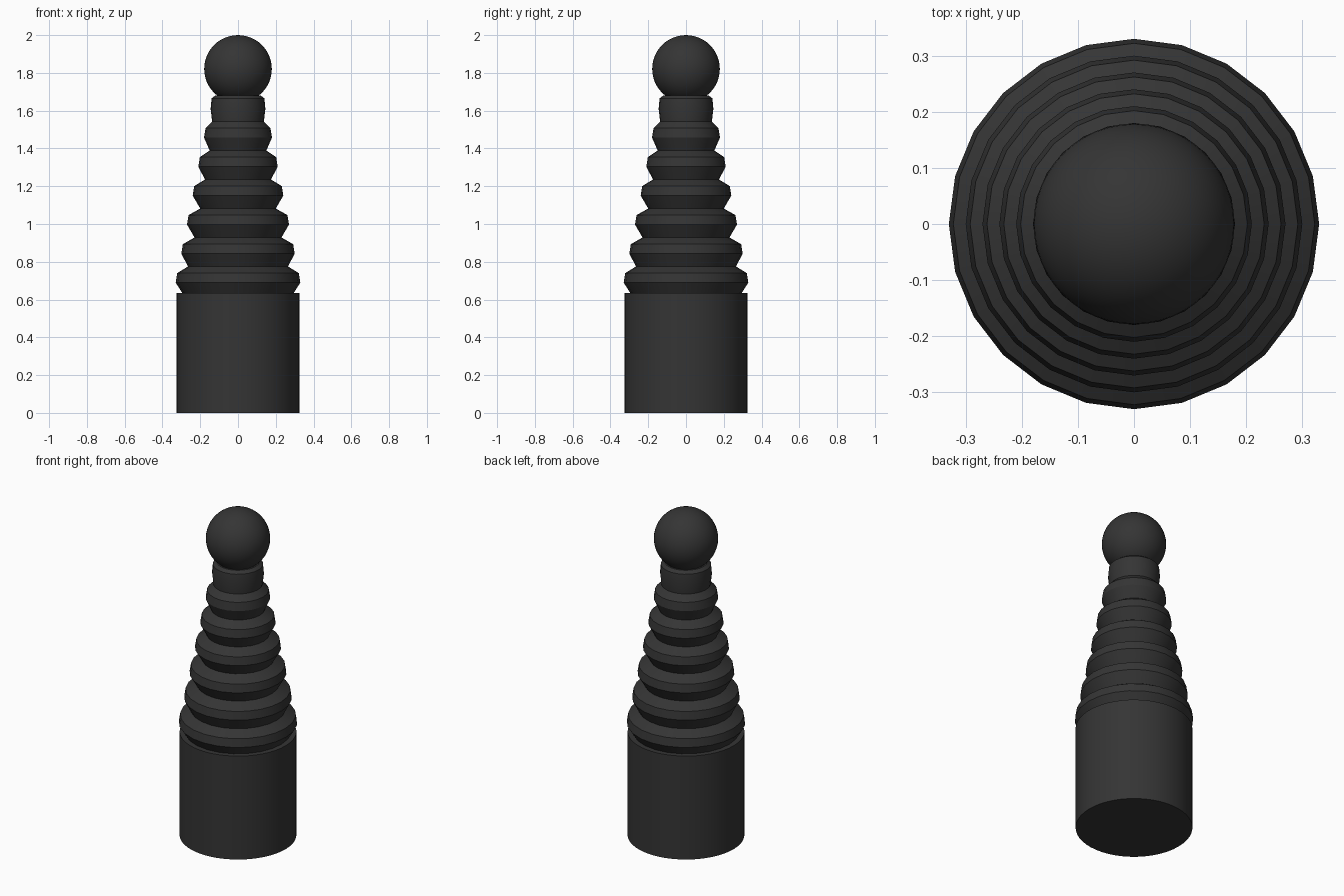
import bpy, bmesh, math

if "Cube" in bpy.data.objects:
    bpy.data.objects.remove(bpy.data.objects["Cube"])

dark = bpy.data.materials.new("dark_rubber")
dark.diffuse_color = (0.035, 0.035, 0.035, 1)
dark.use_nodes = True
dark.node_tree.nodes["Principled BSDF"].inputs["Base Color"].default_value = dark.diffuse_color


def finish(obj, angle):
    obj.data.materials.append(dark)
    bpy.ops.object.select_all(action='DESELECT')
    obj.select_set(True)
    bpy.context.view_layer.objects.active = obj
    bpy.ops.object.shade_smooth_by_angle(angle=math.radians(angle))


def lathe(name, profile, sides):
    """Turn (radius, z) points around z and cap both ends."""
    bm = bmesh.new()
    rings = []
    for r, z in profile:
        rings.append([bm.verts.new((r * math.cos(math.tau * i / sides),
                                    r * math.sin(math.tau * i / sides), z))
                      for i in range(sides)])
    for a, b in zip(rings, rings[1:]):
        for i in range(sides):
            j = (i + 1) % sides
            bm.faces.new((a[i], a[j], b[j], b[i]))
    bm.faces.new(rings[0][::-1])
    bm.faces.new(rings[-1])
    mesh = bpy.data.meshes.new(name)
    bm.to_mesh(mesh)
    bm.free()
    obj = bpy.data.objects.new(name, mesh)
    bpy.context.collection.objects.link(obj)
    finish(obj, 25)
    return obj


# Cylindrical base
lathe("base", [(0.325, 0), (0.325, 0.635)], 48)

# Tapering bellows: underside, widest edge, shoulder, then neck for each fold
profile = [(0.295, 0.635)]
necks = [0.265, 0.23, 0.2, 0.175, 0.15, 0.137]
for i, neck in enumerate(necks):
    z, r = 0.69 + 0.1535 * i, 0.33 - 0.03 * i
    profile += [(r, z), (r - 0.008, z + 0.05), (neck, z + 0.085)]
# Collar under the ball
profile += [(0.145, 1.61), (0.14, 1.665), (0.12, 1.68)]
lathe("bellows", profile, 24)

# Ball on top
bpy.ops.mesh.primitive_uv_sphere_add(segments=48, ring_count=24, radius=0.179,
                                     location=(0, 0, 1.821))
ball = bpy.context.object
ball.name = "ball"
finish(ball, 40)
